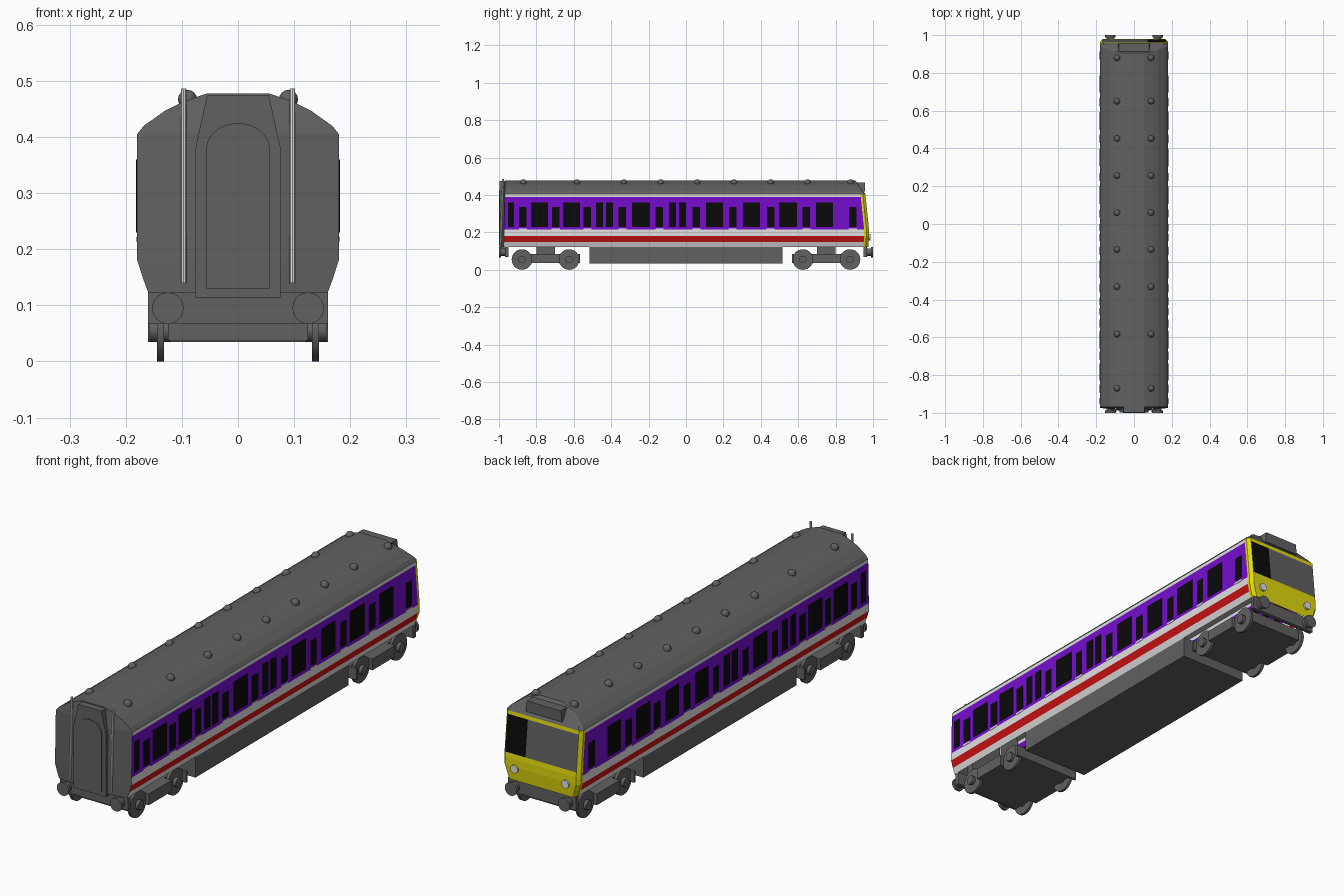
import bpy, bmesh, math
from mathutils import Vector

if "Cube" in bpy.data.objects:
    bpy.data.objects.remove(bpy.data.objects["Cube"])


def material(name, r, g, b):
    m = bpy.data.materials.new(name)
    m.diffuse_color = (r, g, b, 1)
    m.use_nodes = True
    m.node_tree.nodes["Principled BSDF"].inputs["Base Color"].default_value = m.diffuse_color
    return m


GREY = material("dark grey", .12, .12, .12)
WHITE = material("white", .75, .75, .75)
PURPLE = material("purple", .18, .004, .62)
RED = material("red", .62, .006, .006)
YELLOW = material("yellow", .75, .70, .004)
BLACK = material("black", .003, .003, .003)
MATS = [GREY, WHITE, PURPLE, RED, YELLOW, BLACK]


def finish(name, bm, mats, smooth=False):
    bmesh.ops.recalc_face_normals(bm, faces=bm.faces[:])
    me = bpy.data.meshes.new(name)
    bm.to_mesh(me)
    bm.free()
    ob = bpy.data.objects.new(name, me)
    bpy.context.collection.objects.link(ob)
    for m in mats:
        me.materials.append(m)
    if smooth:
        bpy.ops.object.select_all(action='DESELECT')
        ob.select_set(True)
        bpy.context.view_layer.objects.active = ob
        bpy.ops.object.shade_smooth_by_angle(angle=math.radians(40))
    return ob


def box(name, x0, x1, y0, y1, z0, z1, mat):
    bm = bmesh.new()
    bmesh.ops.create_cube(bm, size=1)
    for v in bm.verts:
        v.co = ((x0 + x1) / 2 + v.co.x * (x1 - x0),
                (y0 + y1) / 2 + v.co.y * (y1 - y0),
                (z0 + z1) / 2 + v.co.z * (z1 - z0))
    return finish(name, bm, [mat])


def rod(name, a, b, r, mat, sides=24, r2=None):
    a, b = Vector(a), Vector(b)
    bm = bmesh.new()
    bmesh.ops.create_cone(bm, cap_ends=True, segments=sides, radius1=r,
                          radius2=r if r2 is None else r2, depth=(b - a).length)
    q = (b - a).to_track_quat('Z', 'Y')
    for v in bm.verts:
        v.co = q @ v.co + (a + b) / 2
    return finish(name, bm, [mat], True)


def panel(name, pts, y0, y1, mat):
    """Extrude an (x, z) outline along y."""
    bm = bmesh.new()
    f = bm.faces.new([bm.verts.new((x, y0, z)) for x, z in pts])
    new = bmesh.ops.extrude_face_region(bm, geom=[f])["geom"]
    for v in new:
        if isinstance(v, bmesh.types.BMVert):
            v.co.y = y1
    return finish(name, bm, [mat])


def lerp(z, table):
    for (z0, v0), (z1, v1) in zip(table, table[1:]):
        if z <= z1:
            return v0 + (v1 - v0) * (z - z0) / (z1 - z0)
    return table[-1][1]


# Body shell: rings stacked by height, with bowed ends and an open floor
LEVELS = [(.16, .123), (.17, .15), (.18, .182), (.18, .215), (.18, .235), (.18, .39),
          (.18, .405), (.168, .42), (.13, .447), (.10, .462), (.055, .478)]
bm = bmesh.new()
rings = []
for w, z in LEVELS:
    yr = lerp(z, [(.12, .96), (.2, .966), (.405, .945), (.478, .905)])
    yf = lerp(z, [(.12, -.975), (.405, -.968), (.478, -.968)])
    b = lerp(z, [(.12, .014), (.405, .014), (.478, 0)])
    ring = [(w, yf), (w, yr - .012), (w, yr), (.93 * w, yr + b), (.4 * w, yr + b),
            (-.93 * w, yr + b), (-w, yr), (-w, yr - .012), (-w, yf),
            (-.42 * w, yf - b), (.42 * w, yf - b)]
    rings.append([bm.verts.new((x, y, z)) for x, y in ring])
STRIPES = [1, 3, 1, 2, 2, 1]
n = len(rings[0])
for i in range(len(rings) - 1):
    for c in range(n):
        d = (c + 1) % n
        f = bm.faces.new((rings[i][c], rings[i][d], rings[i + 1][d], rings[i + 1][c]))
        if i >= len(STRIPES) or c >= 8:
            f.material_index = 0              # roof and plain front end
        elif c in (0, 7):
            f.material_index = STRIPES[i]     # striped sides
        elif i == 4 and c in (3, 4):
            f.material_index = 5 if c == 3 else 0   # cab window, grey panel
        else:
            f.material_index = 4              # yellow cab end
bm.faces.new(rings[-1])
finish("body_shell", bm, MATS)

# Side windows: start, end (y) for the tall ones and the short door ones
TALL = [(-.952, -.92), (-.829, -.738), (-.658, -.567), (-.481, -.444), (-.428, -.39),
        (-.289, -.193), (-.091, -.053), (-.037, 0), (.107, .198), (.305, .396),
        (.497, .594), (.695, .786)]
SHORT = [-.872, -.697, -.527, -.34, -.142, .056, .249, .452, .644, .892]
for s in (-1, 1):
    side = "right" if s > 0 else "left"
    xs = sorted((s * .179, s * .1815))
    for a, b in TALL:
        box(f"{side}_window", *xs, a, b, .23, .36, BLACK)
    for c in SHORT:
        box(f"{side}_door_window", *xs, c - .02, c + .02, .23, .337, BLACK)
        box(f"{side}_door_step", *xs, c - .022, c + .022, .214, .222, WHITE)

# Roof vents
for y in (.88, .65, .453, .256, .06, -.135, -.332, -.583, -.87):
    for s in (-1, 1):
        bm = bmesh.new()
        bmesh.ops.create_uvsphere(bm, u_segments=12, v_segments=8, radius=.017)
        for v in bm.verts:
            v.co += Vector((s * .09, y, .467))
        finish("roof_vent", bm, [GREY], True)

# Cab end: roof box and lamps
panel("cab_roof_box", [(-.085, .42), (.085, .42), (.08, .466), (-.08, .466)], .88, .956, GREY)
for s in (-1, 1):
    rod("headlamp", (s * .12, .965, .175), (s * .12, .986, .175), .017, WHITE)

# Front end: gangway, arched door and handrails
panel("gangway", [(-.076, .114), (.076, .114), (.076, .38), (.055, .474), (-.055, .474), (-.076, .38)],
      -.96, -.997, GREY)
arch = [(.057 * math.cos(math.pi * k / 10), .378 + .047 * math.sin(math.pi * k / 10)) for k in range(11)]
panel("gangway_door", [(-.057, .13), (.057, .13)] + arch, -.99, -1.0, GREY)
for s in (-1, 1):
    rod("handrail", (s * .097, -.992, .14), (s * .097, -.978, .486), .005, WHITE, 8)

# Underframe, buffer beams and buffers
box("underframe", -.16, .16, -.515, .515, .035, .125, GREY)
for e in (-1, 1):
    box("buffer_beam", -.16, .16, *sorted((e * .95, e * .968)), .068, .125, GREY)
    for s in (-1, 1):
        x = s * .125
        rod("buffer_shank", (x, e * .955, .095), (x, e * .99, .095), .02, GREY, 16)
        rod("buffer_head", (x, e * .988, .095), (x, e, .095), .028, GREY, 24)

    # Bogie: tray, side frames and four wheels
    box("bogie_tray", -.125, .125, *sorted((e * .567, e * .92)), .037, .085, GREY)
    box("bogie_pivot", -.06, .06, *sorted((e * .70, e * .80)), .08, .14, GREY)
    for s in (-1, 1):
        box("bogie_side_frame", *sorted((s * .12, s * .16)), *sorted((e * .675, e * .828)), .037, .085, GREY)
        box("bogie_frame_end", *sorted((s * .12, s * .16)), *sorted((e * .567, e * .578)), .037, .085, GREY)
        for y in (.625, .877):
            rod("wheel", (s * .132, e * y, .055), (s * .144, e * y, .055), .055, GREY, 28)
            rod("axle_box", (s * .12, e * y, .055), (s * .158, e * y, .055), .02, GREY, 12)
